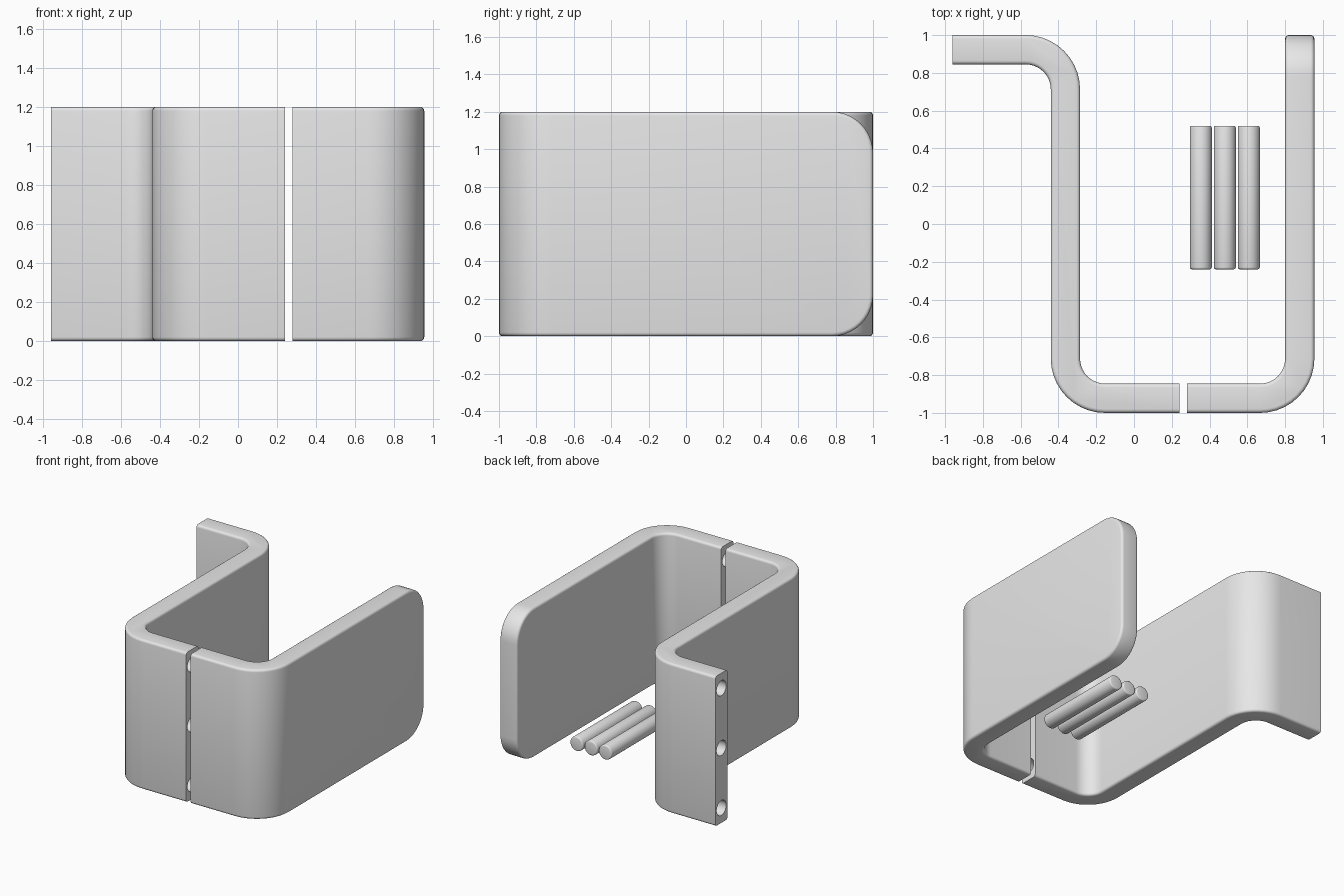
import bpy
import bmesh
import math
from mathutils import Matrix, Vector

if "Cube" in bpy.data.objects:
    bpy.data.objects.remove(bpy.data.objects["Cube"])

HEIGHT, WALL, CORNER = 1.2, 0.155, 0.21
HOLE_LEVELS = (0.12, 0.6, 1.08)

grey = bpy.data.materials.new("plain_grey")
grey.use_nodes = True
grey.diffuse_color = (0.8, 0.8, 0.8, 1)
grey.node_tree.nodes["Principled BSDF"].inputs["Base Color"].default_value = (0.8, 0.8, 0.8, 1)


def add_object(name, bm):
    bmesh.ops.recalc_face_normals(bm, faces=bm.faces)
    mesh = bpy.data.meshes.new(name)
    bm.to_mesh(mesh)
    bm.free()
    mesh.materials.append(grey)
    obj = bpy.data.objects.new(name, mesh)
    bpy.context.collection.objects.link(obj)
    return obj


def smooth(obj):
    bpy.ops.object.select_all(action='DESELECT')
    obj.select_set(True)
    bpy.context.view_layer.objects.active = obj
    bpy.ops.object.shade_smooth_by_angle(angle=math.radians(32))


def strip_outline(path, steps=10):
    """Round the corners of a centre line and give it the wall thickness."""
    pts = [Vector(p) for p in path]
    sides = ([], [])

    def put(p, normal):
        for side, sign in zip(sides, (1, -1)):
            side.append(p + normal * sign * WALL / 2)

    def left(d):
        return Vector((-d.y, d.x))

    first, last = (pts[1] - pts[0]).normalized(), (pts[-1] - pts[-2]).normalized()
    put(pts[0], left(first))
    for a, b, c in zip(pts, pts[1:], pts[2:]):
        d_in, d_out = (b - a).normalized(), (c - b).normalized()
        turn = 1 if d_in.cross(d_out) > 0 else -1
        centre = b + (d_out - d_in) * CORNER
        for i in range(steps + 1):
            t = math.pi / 2 * i / steps
            d = d_in * math.cos(t) + d_out * math.sin(t)
            put(centre - left(d) * turn * CORNER, left(d))
    put(pts[-1], left(last))
    return sides[0] + sides[1][::-1]


def bracket(name, path, joints, rounded_end=None):
    bm = bmesh.new()
    base = bm.faces.new([bm.verts.new((p.x, p.y, 0)) for p in strip_outline(path)])
    top = bmesh.ops.extrude_face_region(bm, geom=[base])["geom"]
    bmesh.ops.translate(bm, vec=(0, 0, HEIGHT),
                        verts=[v for v in top if isinstance(v, bmesh.types.BMVert)])
    bmesh.ops.recalc_face_normals(bm, faces=bm.faces)
    # large round corners on the free end
    if rounded_end is not None:
        ends = [e for e in bm.edges
                if all(abs(v.co.y - rounded_end) < 0.001 for v in e.verts)
                and abs(e.verts[0].co.z - e.verts[1].co.z) < 0.001]
        bmesh.ops.bevel(bm, geom=ends, offset=0.22, segments=10, profile=0.5,
                        affect='EDGES', clamp_overlap=False)
    # soft rim everywhere but around the flat joint faces
    rim = [e for e in bm.edges
           if e.calc_face_angle(0) > 1
           and not any(all(abs(v.co.x - x) < 0.001 for v in e.verts) for x, _, _ in joints)]
    bmesh.ops.bevel(bm, geom=rim, offset=0.02, segments=4, profile=0.5,
                    affect='EDGES', clamp_overlap=False)
    obj = add_object(name, bm)

    # dowel holes
    cut = bmesh.new()
    for x, y, inward in joints:
        for z in HOLE_LEVELS:
            bmesh.ops.create_cone(
                cut, cap_ends=True, segments=32, radius1=0.06, radius2=0.06, depth=0.76,
                matrix=Matrix.Translation((x, y, z)) @ Matrix.Rotation(math.pi / 2, 4, 'Y'))
    cutter = add_object(name + "_hole_cutter", cut)
    cutter.hide_render = True
    mod = obj.modifiers.new("holes", 'BOOLEAN')
    mod.object, mod.operation, mod.solver = cutter, 'DIFFERENCE', 'EXACT'
    bpy.context.view_layer.objects.active = obj
    bpy.ops.object.modifier_apply(modifier=mod.name)
    bpy.data.objects.remove(cutter)
    smooth(obj)


HALF = WALL / 2
FRONT, BACK = -1 + HALF, 1 - HALF

# stepped bracket and hooked bracket, meeting at a narrow front gap
bracket("stepped_bracket",
        [(-0.96, BACK), (-0.363, BACK), (-0.363, FRONT), (0.24, FRONT)],
        [(-0.96, BACK, 1), (0.24, FRONT, -1)])
bracket("hooked_bracket",
        [(0.28, FRONT), (0.955 - HALF, FRONT), (0.955 - HALF, 1)],
        [(0.28, FRONT, 1)], rounded_end=1)

# loose dowels lying on the ground
for i in range(3):
    bm = bmesh.new()
    bmesh.ops.create_cone(
        bm, cap_ends=True, segments=32, radius1=0.058, radius2=0.058, depth=0.76,
        matrix=Matrix.Translation((0.354 + 0.127 * i, 0.14, 0.058))
        @ Matrix.Rotation(math.pi / 2, 4, 'X'))
    ends = [e for e in bm.edges if e.calc_face_angle(0) > 1]
    bmesh.ops.bevel(bm, geom=ends, offset=0.01, segments=3, profile=0.5, affect='EDGES')
    smooth(add_object(f"dowel_{i + 1}", bm))
